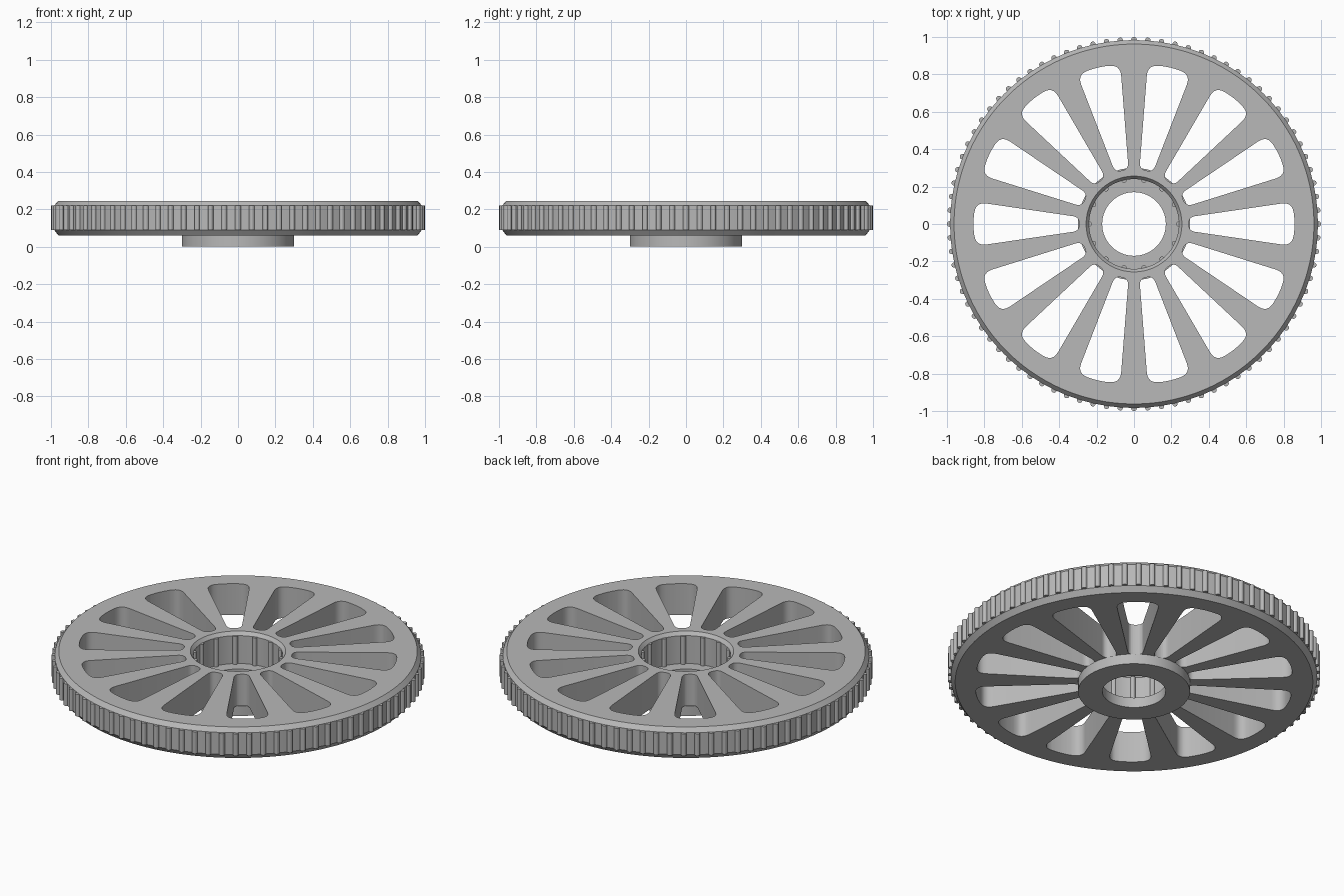
import bpy, bmesh
from math import pi, sin, cos, radians
from mathutils import Vector, Matrix

cube = bpy.data.objects.get("Cube")
if cube:
    bpy.data.objects.remove(cube, do_unlink=True)

SPOKES = 14
BOTTOM, TOP = 0.06, 0.245

grey = bpy.data.materials.new("plain grey")
grey.use_nodes = True
colour = (0.48, 0.48, 0.48, 1)
grey.diffuse_color = colour
grey.node_tree.nodes["Principled BSDF"].inputs["Base Color"].default_value = colour


def finish(name, bm):
    bmesh.ops.recalc_face_normals(bm, faces=bm.faces)
    mesh = bpy.data.meshes.new(name)
    bm.to_mesh(mesh)
    bm.free()
    mesh.materials.append(grey)
    obj = bpy.data.objects.new(name, mesh)
    bpy.context.collection.objects.link(obj)
    return obj


def smooth(obj):
    bpy.ops.object.select_all(action='DESELECT')
    obj.select_set(True)
    bpy.context.view_layer.objects.active = obj
    bpy.ops.object.shade_smooth_by_angle(angle=radians(25))


def lathe(name, profile, steps=168):
    """Revolve a closed (radius, height) outline about z."""
    bm = bmesh.new()
    rings = [[bm.verts.new((r * cos(2 * pi * i / steps), r * sin(2 * pi * i / steps), z))
              for r, z in profile] for i in range(steps)]
    n = len(profile)
    for i in range(steps):
        a, b = rings[i], rings[(i + 1) % steps]
        for j in range(n):
            k = (j + 1) % n
            bm.faces.new((a[j], b[j], b[k], a[k]))
    return finish(name, bm)


def prism_ring(name, outline, z0, z1, count):
    """Extrude an outline lying on +x and repeat it about z."""
    bm = bmesh.new()
    for i in range(count):
        turn = Matrix.Rotation(2 * pi * i / count, 3, 'Z')
        low = [bm.verts.new(turn @ Vector((x, y, z0))) for x, y in outline]
        high = [bm.verts.new(turn @ Vector((x, y, z1))) for x, y in outline]
        bm.faces.new(low)
        bm.faces.new(high)
        for j in range(len(low)):
            k = (j + 1) % len(low)
            bm.faces.new((low[j], low[k], high[k], high[j]))
    return finish(name, bm)


def rounded(corners, steps=6):
    """Round each (x, y, distance) corner of a polygon."""
    points = []
    for i, (x, y, d) in enumerate(corners):
        p = Vector((x, y))
        before = Vector(corners[i - 1][:2])
        after = Vector(corners[(i + 1) % len(corners)][:2])
        a = p + (before - p).normalized() * d
        b = p + (after - p).normalized() * d
        for s in range(steps + 1):
            t = s / steps
            points.append(a * (1 - t) ** 2 + p * 2 * t * (1 - t) + b * t * t)
    return points


def circle(centre, radius, steps=12):
    return [(centre + radius * cos(2 * pi * i / steps), radius * sin(2 * pi * i / steps))
            for i in range(steps)]


# Wheel disc with chamfered rim and bore
disc = lathe("wheel_disc", [(0.24, BOTTOM), (0.96, BOTTOM), (0.983, 0.09), (0.983, 0.22),
                            (0.962, TOP), (0.256, TOP), (0.24, 0.225)])

# Windows between the spokes
window = rounded([(0.293, -0.037, 0.034), (0.846, -0.118, 0.058), (0.862, 0, 0.055),
                  (0.846, 0.118, 0.058), (0.293, 0.037, 0.034)])
cutter = prism_ring("window_cutter", window, BOTTOM - 0.1, TOP + 0.1, SPOKES)
cut = disc.modifiers.new("windows", 'BOOLEAN')
cut.operation = 'DIFFERENCE'
cut.solver = 'EXACT'
cut.object = cutter
bpy.ops.object.select_all(action='DESELECT')
disc.select_set(True)
bpy.context.view_layer.objects.active = disc
bpy.ops.object.modifier_apply(modifier=cut.name)
bpy.data.objects.remove(cutter, do_unlink=True)

# Hub flange below the disc
flange = lathe("hub_flange", [(0.17, 0), (0.3, 0), (0.3, BOTTOM), (0.17, BOTTOM)])

# Grip ridges round the rim and inside the bore
grip = prism_ring("rim_ridges", circle(0.985, 0.015), 0.09, 0.22, SPOKES * 6)
splines = prism_ring("bore_ridges", circle(0.24, 0.014), BOTTOM, 0.226, SPOKES)

for part in (disc, flange, grip, splines):
    smooth(part)
